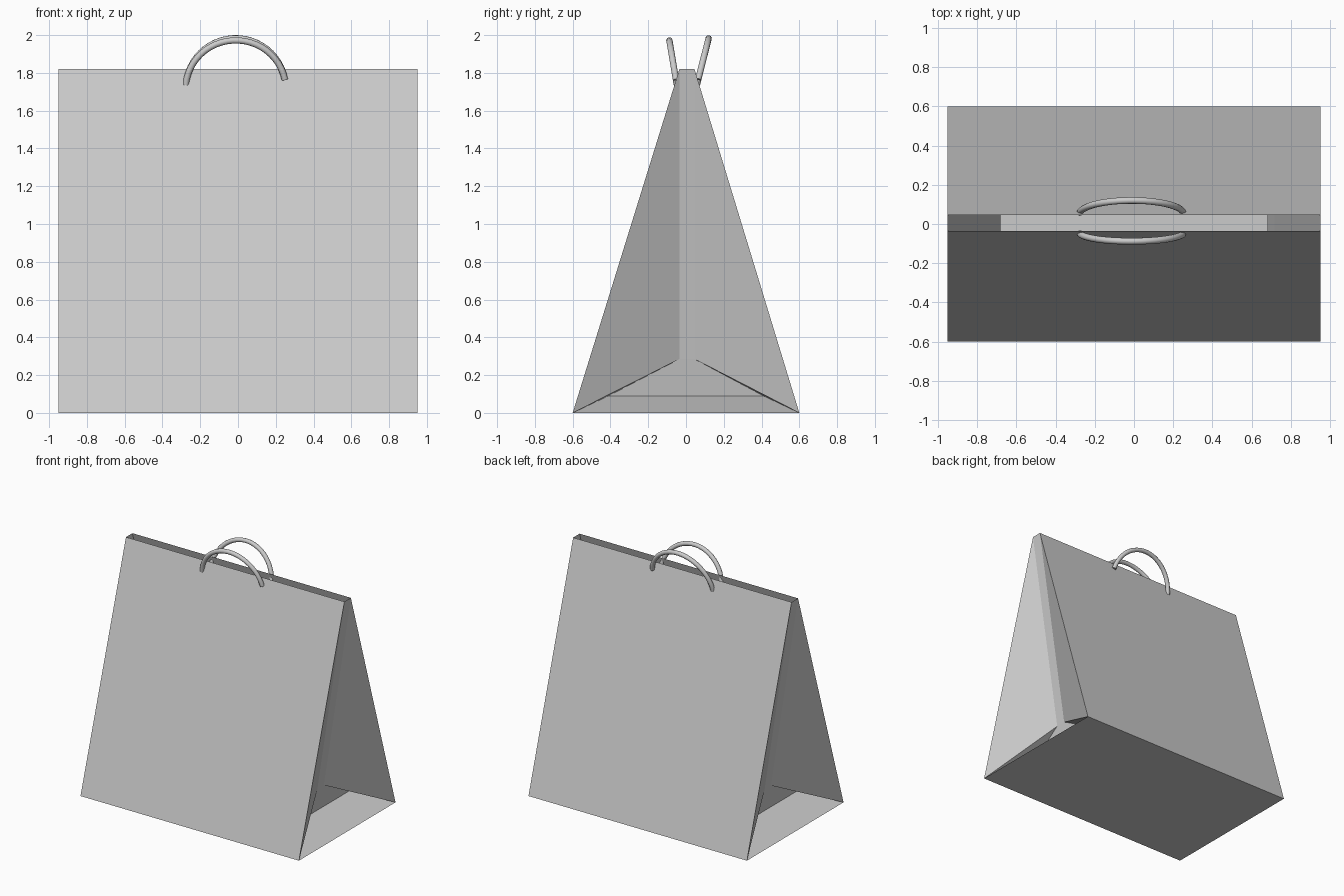
import bpy, math

if "Cube" in bpy.data.objects:
    bpy.data.objects.remove(bpy.data.objects["Cube"])

W, D, H = 0.95, 0.60, 1.82       # half width, half depth, panel height
TF, TB = -0.035, 0.045           # y of the front and back rims


def mesh(name, verts, faces):
    me = bpy.data.meshes.new(name)
    me.from_pydata(verts, [], faces)
    ob = bpy.data.objects.new(name, me)
    bpy.context.collection.objects.link(ob)
    return ob


# Front and back panels, and the floor
mesh("front_panel", [(-W, -D, 0), (W, -D, 0), (W, TF, H), (-W, TF, H)], [(0, 1, 2, 3)])
mesh("back_panel", [(-W, D, 0), (W, D, 0), (W, TB, H), (-W, TB, H)], [(3, 2, 1, 0)])
mesh("floor", [(-W, -D, 0), (W, -D, 0), (W, D, 0), (-W, D, 0)], [(3, 2, 1, 0)])


# Side gussets, folded inwards: wings, centre strip, lower fold and floor flap
def gusset(name, s):
    v = [(s * W, -D, 0), (s * W, D, 0),
         (s * 0.68, -0.41, 0.09), (s * 0.68, 0.41, 0.09),
         (s * 0.715, TF, 0.285), (s * 0.715, TB, 0.285),
         (s * W, TF, H), (s * W, TB, H)]
    f = [(0, 1, 3, 2), (2, 3, 5, 4), (4, 5, 7, 6),
         (0, 2, 4), (1, 5, 3), (0, 4, 6), (1, 7, 5)]
    if s < 0:
        f = [p[::-1] for p in f]
    mesh(name, v, f)


gusset("right_gusset", 1)
gusset("left_gusset", -1)


# Round cord handles leaning away from the rims
def handle(name, y_end, y_top, apex):
    r, n, zc = 0.265, 24, 1.715
    cu = bpy.data.curves.new(name, 'CURVE')
    cu.dimensions = '3D'
    cu.bevel_depth = 0.017
    cu.bevel_resolution = 3
    cu.use_fill_caps = True
    sp = cu.splines.new('POLY')
    sp.points.add(n)
    for i, p in enumerate(sp.points):
        a = math.radians(175 + (11 - 175) * i / n)
        h = math.sin(a)
        p.co = (-0.012 + r * math.cos(a), y_end + (y_top - y_end) * h,
                zc + (apex - zc) * h, 1)
    sp.use_smooth = True
    ob = bpy.data.objects.new(name, cu)
    bpy.context.collection.objects.link(ob)
    bpy.ops.object.select_all(action='DESELECT')
    ob.select_set(True)
    bpy.context.view_layer.objects.active = ob
    bpy.ops.object.convert(target='MESH')
    bpy.ops.object.shade_smooth_by_angle(angle=math.radians(50))


handle("front_handle", -0.045, -0.088, 1.972)
handle("back_handle", 0.052, 0.12, 1.983)
